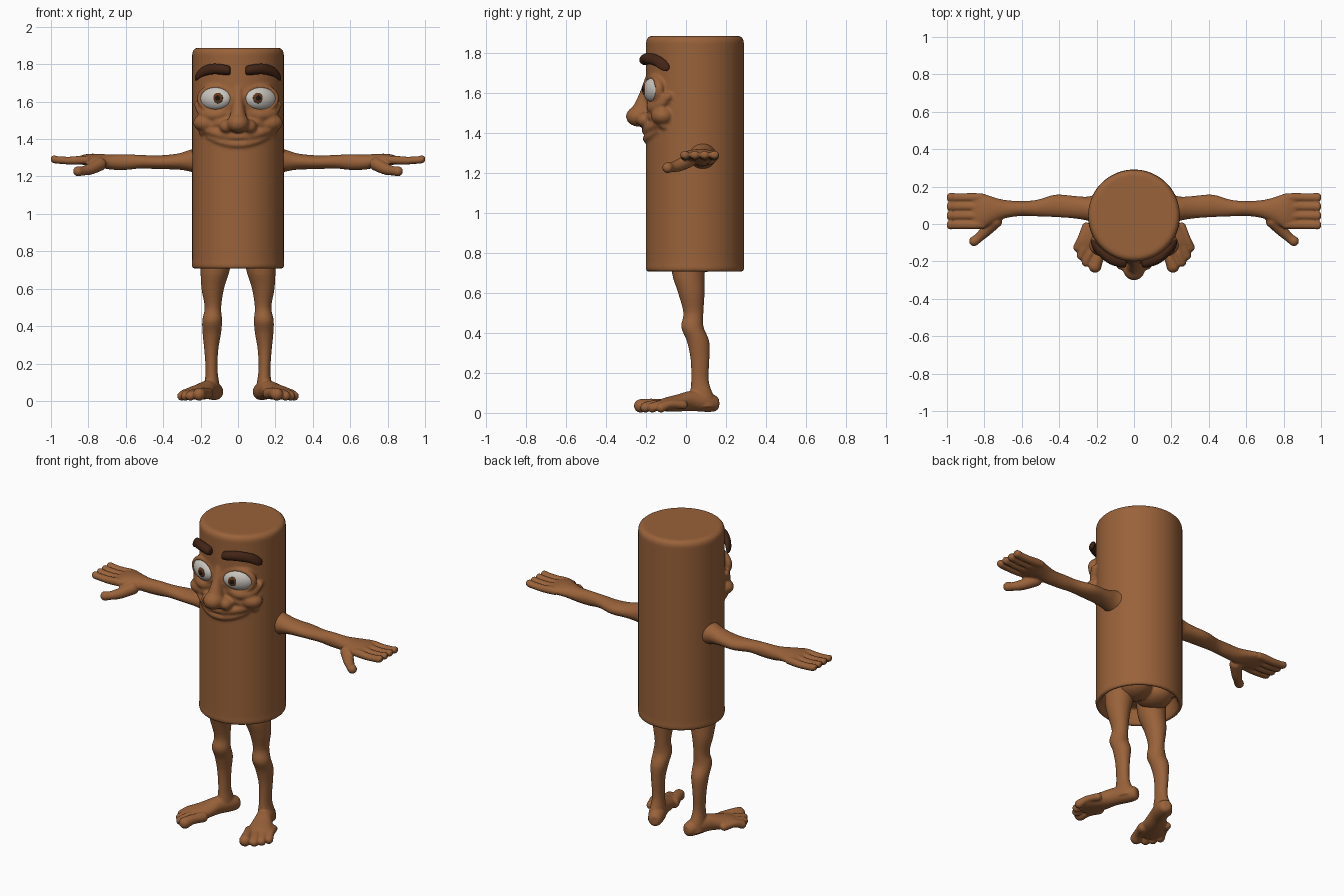
import bpy, bmesh, math
from mathutils import Matrix, Vector


def material(name, rgb):
    m = bpy.data.materials.new(name)
    m.diffuse_color = (*rgb, 1)
    return m


SKIN = material("wood brown", (0.32, 0.122, 0.042))
BROW = material("dark brown", (0.055, 0.018, 0.008))
WHITE = material("eye white", (0.58, 0.55, 0.51))
IRIS = material("iris brown", (0.12, 0.04, 0.013))
PUPIL = material("pupil black", (0.012, 0.008, 0.006))


def spline(pts, n):
    """Catmull-Rom interpolation of equal-length tuples."""
    out = []
    for i in range(len(pts) - 1):
        a, b, c, d = (pts[max(0, min(j, len(pts) - 1))] for j in (i - 1, i, i + 1, i + 2))
        for k in range(n):
            t = k / n
            out.append([0.5 * (2 * q + (r - p) * t + (2 * p - 5 * q + 4 * r - s) * t * t
                               + (3 * q - p - 3 * r + s) * t ** 3)
                        for p, q, r, s in zip(a, b, c, d)])
    return out + [list(pts[-1])]


def ball(bm, loc, radii, mat=Matrix()):
    m = mat @ Matrix.Translation(loc) @ Matrix.Diagonal((*radii, 1))
    bmesh.ops.create_icosphere(bm, subdivisions=3, radius=1, matrix=m)


def chain(bm, pts, n=6, mat=Matrix()):
    """Soft tube of overlapping balls, points are (x, y, z, radius)."""
    for x, y, z, r in spline(pts, n):
        ball(bm, (x, y, z), (r, r, r), mat)


def loft(bm, axis, stations, n=4, seg=32, mat=Matrix()):
    """Elliptical rings along an axis, stations are (t, u, v, ru, rv)."""
    rings = []
    for t, u, v, ru, rv in spline(stations, n):
        ring = []
        for k in range(seg):
            a = 2 * math.pi * k / seg
            p, q = u + ru * math.cos(a), v + rv * math.sin(a)
            co = {'x': (t, p, q), 'y': (p, t, q), 'z': (p, q, t)}[axis]
            ring.append(bm.verts.new(mat @ Vector(co)))
        rings.append(ring)
    for r0, r1 in zip(rings, rings[1:]):
        for k in range(seg):
            j = (k + 1) % seg
            bm.faces.new((r0[k], r0[j], r1[j], r1[k]))
    bm.faces.new(rings[0])
    bm.faces.new(rings[-1])


def finish(bm, name, mat, voxel=0, smooth=3, mirror=False):
    bmesh.ops.recalc_face_normals(bm, faces=bm.faces)
    for f in bm.faces:
        f.smooth = True
    me = bpy.data.meshes.new(name)
    bm.to_mesh(me)
    bm.free()
    me.materials.append(mat)
    ob = bpy.data.objects.new(name, me)
    bpy.context.collection.objects.link(ob)
    if voxel:
        r = ob.modifiers.new("blend", 'REMESH')
        r.mode, r.voxel_size, r.use_smooth_shade = 'VOXEL', voxel, True
        s = ob.modifiers.new("soften", 'SMOOTH')
        s.factor, s.iterations = 0.5, smooth
    if mirror:
        m = ob.modifiers.new("mirror", 'MIRROR')
        m.use_axis[0] = True
        m.use_mirror_merge = False
    return ob


CY, R = 0.045, 0.245


def surf(x):
    """Front of the trunk at a given x."""
    return CY - math.sqrt(R * R - x * x)


EX, EY, EZ, SLANT = 0.12, -0.16, 1.617, 0.3

# trunk: cylinder with a recessed underside
bm = bmesh.new()
profile = [(0.80, 0.20), (0.74, 0.212), (0.715, 0.22), (0.705, 0.232), (0.71, 0.243), (0.725, 0.247),
           (0.75, R), (1.86, R), (1.878, 0.238), (1.888, 0.222)]
loft(bm, 'z', [(z, 0, CY, r, r) for z, r in profile], n=1, seg=96)

# nose bridge and tip
loft(bm, 'z', [(1.68, 0, -0.18, 0.026, 0.025), (1.60, 0, -0.198, 0.03, 0.036),
               (1.54, 0, -0.215, 0.04, 0.048), (1.49, 0, -0.232, 0.055, 0.06)])
ball(bm, (0, -0.237, 1.485), (0.06, 0.064, 0.052))

for s in (-1, 1):
    # nostril, eyelids, eye bag, cheek, buttock
    ball(bm, (s * 0.06, -0.205, 1.468), (0.04, 0.043, 0.037))
    for k in range(40):
        a = 2 * math.pi * k / 40
        x, z = EX + 0.085 * math.cos(a), EZ + 0.064 * math.sin(a)
        ball(bm, (s * x, EY + SLANT * (x - EX), z), (0.015, 0.022, 0.015))
    chain(bm, [(s * 0.06, -0.175, 1.545, 0.02), (s * 0.12, -0.165, 1.528, 0.03),
               (s * 0.18, -0.13, 1.54, 0.03), (s * 0.215, -0.09, 1.585, 0.02)])
    ball(bm, (s * 0.165, -0.115, 1.487), (0.075, 0.06, 0.05))
    chain(bm, [(s * 0.1, -0.165, 1.49, 0.03), (s * 0.16, -0.13, 1.46, 0.03),
               (s * 0.19, -0.105, 1.44, 0.022)])
    ball(bm, (s * 0.075, 0.09, 0.775), (0.10, 0.11, 0.07))

# upper and lower lip
xs = [i * 0.04 for i in range(-4, 5)]
chain(bm, [(x, surf(x) + 0.002, 1.414 + 1.3 * x * x, 0.024) for x in xs])
chain(bm, [(x, surf(x) + 0.002, 1.372 + 1.6 * x * x, 0.019 - 0.3 * x * x) for x in xs])
finish(bm, "trunk_with_face", SKIN, 0.0088, 2)

# arms and hands
bm = bmesh.new()
loft(bm, 'x', [(0.20, 0.08, 1.285, 0.08, 0.075), (0.25, 0.082, 1.285, 0.064, 0.06),
               (0.32, 0.09, 1.28, 0.06, 0.043), (0.42, 0.097, 1.276, 0.06, 0.037),
               (0.52, 0.085, 1.279, 0.044, 0.036), (0.60, 0.083, 1.277, 0.04, 0.042),
               (0.68, 0.08, 1.277, 0.047, 0.04), (0.74, 0.076, 1.285, 0.064, 0.036),
               (0.80, 0.07, 1.29, 0.09, 0.031), (0.84, 0.068, 1.288, 0.094, 0.024),
               (0.87, 0.068, 1.287, 0.085, 0.014)])
for i in range(4):
    y = -0.005 + 0.049 * i
    loft(bm, 'x', [(0.80, y, 1.288, 0.02, 0.02), (0.84, y, 1.288, 0.023, 0.023),
                   (0.90, y, 1.285, 0.023, 0.021), (0.96, y, 1.288, 0.023, 0.02),
                   (0.985, y, 1.292, 0.024, 0.021), (1.0, y, 1.293, 0.014, 0.013)], seg=20)
chain(bm, [(0.74, 0.015, 1.265, 0.036), (0.79, -0.035, 1.24, 0.031),
           (0.83, -0.073, 1.23, 0.025), (0.855, -0.092, 1.228, 0.027)])
finish(bm, "arms", SKIN, 0.0063, 2, True)

# legs and feet
bm = bmesh.new()
loft(bm, 'z', [(0.82, 0.11, 0.02, 0.085, 0.09), (0.70, 0.122, 0.012, 0.078, 0.082),
               (0.60, 0.135, 0.027, 0.06, 0.066), (0.50, 0.134, 0.037, 0.044, 0.05),
               (0.43, 0.138, 0.032, 0.053, 0.056), (0.36, 0.14, 0.06, 0.049, 0.056),
               (0.27, 0.143, 0.07, 0.037, 0.047), (0.16, 0.141, 0.07, 0.032, 0.044),
               (0.08, 0.14, 0.08, 0.042, 0.06), (0.03, 0.14, 0.09, 0.045, 0.06)])
foot = Matrix.Translation((0.14, 0.08, 0)) @ Matrix.Rotation(math.radians(22), 4, 'Z')
loft(bm, 'y', [(0.087, 0, 0.048, 0.02, 0.025), (0.07, 0, 0.048, 0.038, 0.04),
               (0.02, 0, 0.055, 0.048, 0.05), (-0.06, 0, 0.06, 0.05, 0.05),
               (-0.13, 0.005, 0.05, 0.065, 0.043), (-0.20, 0.01, 0.042, 0.08, 0.034),
               (-0.26, 0.01, 0.033, 0.076, 0.022)], mat=foot)
for u, t, r in [(-0.052, -0.31, 0.034), (0.0, -0.305, 0.026), (0.038, -0.283, 0.025), (0.072, -0.25, 0.025)]:
    chain(bm, [(u, t + 0.12, 0.04, r * 0.9), (u, t + 0.05, 0.043, r * 0.85), (u, t, r + 0.001, r)], mat=foot)
finish(bm, "legs", SKIN, 0.0063, 2, True)

# eyebrows
bm = bmesh.new()
loft(bm, 'x', [(0.04, -0.2, 1.765, 0.012, 0.014), (0.055, -0.205, 1.768, 0.029, 0.026),
               (0.13, -0.185, 1.775, 0.029, 0.028), (0.19, -0.14, 1.76, 0.028, 0.027),
               (0.22, -0.108, 1.735, 0.025, 0.022), (0.23, -0.097, 1.725, 0.008, 0.01)])
finish(bm, "eyebrows", BROW, mirror=True)

# eyes: slanted white, with thin iris and pupil lenses
slant = Matrix.Identity(4)
slant[1][0], slant[1][3] = SLANT, -SLANT * EX
for name, mat, loc, radii in [
        ("eye_whites", WHITE, (EX, EY, EZ), (0.085, 0.05, 0.063)),
        ("irises", IRIS, (0.109, EY - 0.044, EZ + 0.002), (0.028, 0.009, 0.028)),
        ("pupils", PUPIL, (0.109, EY - 0.0515, EZ + 0.002), (0.013, 0.004, 0.013))]:
    bm = bmesh.new()
    bmesh.ops.create_uvsphere(bm, u_segments=40, v_segments=20, radius=1, matrix=slant
                              @ Matrix.Translation(loc) @ Matrix.Diagonal((*radii, 1)))
    finish(bm, name, mat, mirror=True)
